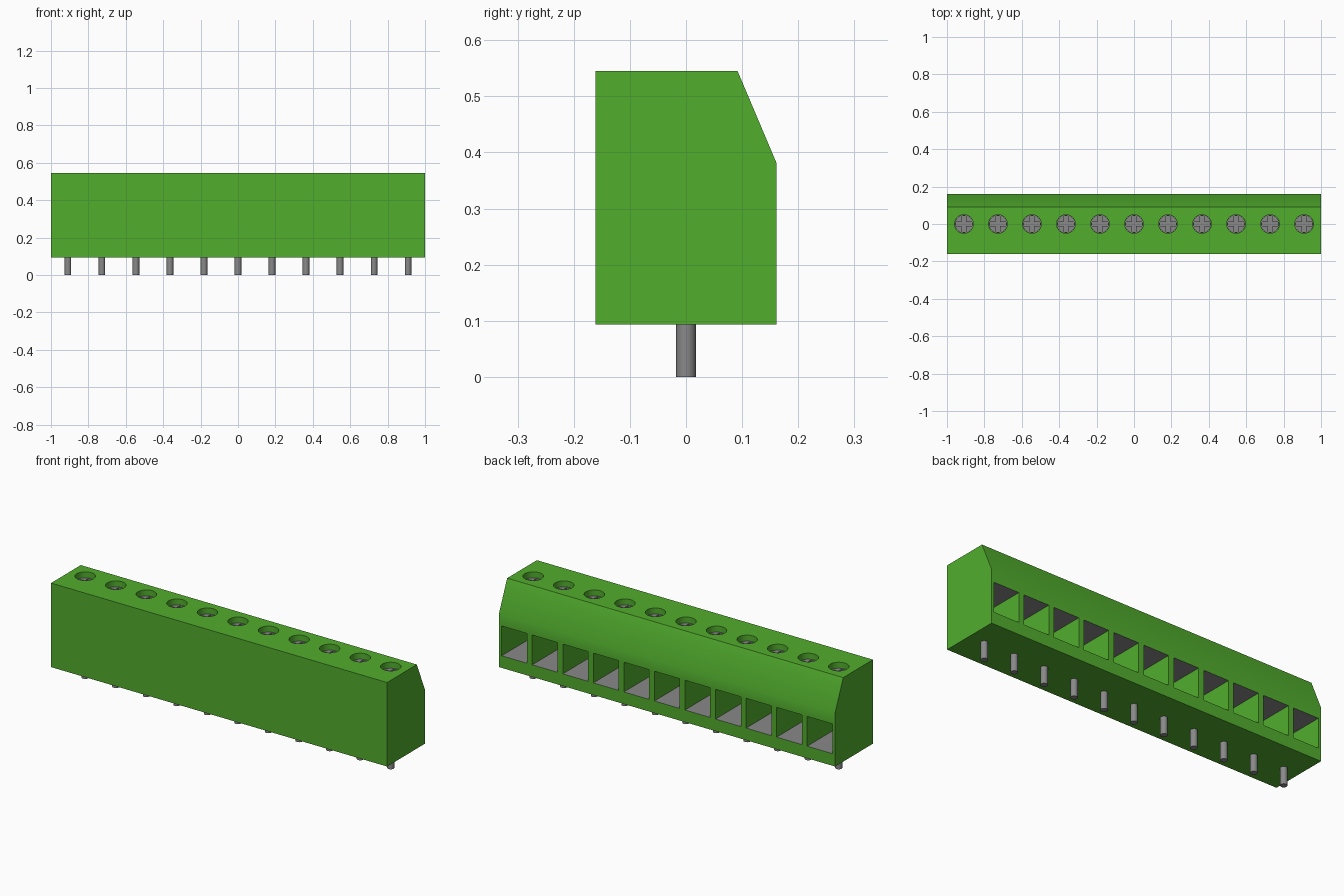
import bpy
import bmesh
from math import radians
from mathutils import Matrix, Vector

if "Cube" in bpy.data.objects:
    bpy.data.objects.remove(bpy.data.objects["Cube"], do_unlink=True)

COUNT = 11
PITCH = 2 / COUNT
BOTTOM, TOP, HALF_Y = 0.093, 0.545, 0.161
SCREW_TOP, SCREW_BASE, SCREW_R = 0.513, 0.45, 0.05
WIRE_LOW, WIRE_HIGH, WIRE_WIDTH, WIRE_END = 0.158, 0.318, 0.15, -0.08
stations = [(i - (COUNT - 1) / 2) * PITCH for i in range(COUNT)]


def make_material(name, color):
    mat = bpy.data.materials.new(name)
    mat.use_nodes = True
    mat.diffuse_color = color
    mat.node_tree.nodes["Principled BSDF"].inputs["Base Color"].default_value = color
    return mat


green = make_material("green plastic", (0.084, 0.423, 0.027, 1))
metal = make_material("grey metal", (0.255, 0.25, 0.255, 1))


def add_box(bm, low, high):
    low, high = Vector(low), Vector(high)
    place = Matrix.Translation((low + high) / 2) @ Matrix.Diagonal((*(high - low), 1))
    bmesh.ops.create_cube(bm, size=1, matrix=place)


def add_cylinder(bm, x, radius, low, high):
    bmesh.ops.create_cone(bm, cap_ends=True, segments=32, radius1=radius, radius2=radius,
                          depth=high - low,
                          matrix=Matrix.Translation((x, 0, (low + high) / 2)))


def to_object(bm, name, *mats):
    bmesh.ops.recalc_face_normals(bm, faces=bm.faces)
    mesh = bpy.data.meshes.new(name)
    bm.to_mesh(mesh)
    bm.free()
    for mat in mats:
        mesh.materials.append(mat)
    obj = bpy.data.objects.new(name, mesh)
    bpy.context.collection.objects.link(obj)
    return obj


def carve(obj, cutter):
    """Subtract the cutter, bake the result and discard the cutter."""
    mod = obj.modifiers.new("cut", "BOOLEAN")
    mod.operation = "DIFFERENCE"
    mod.solver = "EXACT"
    mod.object = cutter
    graph = bpy.context.evaluated_depsgraph_get()
    baked = bpy.data.meshes.new_from_object(obj.evaluated_get(graph))
    obj.modifiers.clear()
    obj.data = baked
    bpy.data.objects.remove(cutter, do_unlink=True)


def smooth(obj):
    bpy.ops.object.select_all(action="DESELECT")
    obj.select_set(True)
    bpy.context.view_layer.objects.active = obj
    bpy.ops.object.shade_smooth_by_angle(angle=radians(30))


# Housing: side profile with a sloped rear edge, extruded along x
bm = bmesh.new()
profile = [(-HALF_Y, BOTTOM), (HALF_Y, BOTTOM), (HALF_Y, 0.382), (0.092, TOP), (-HALF_Y, TOP)]
face = bm.faces.new([bm.verts.new((-1, y, z)) for y, z in profile])
swept = bmesh.ops.extrude_face_region(bm, geom=[face])
bmesh.ops.translate(bm, vec=(2, 0, 0),
                    verts=[v for v in swept["geom"] if isinstance(v, bmesh.types.BMVert)])
housing = to_object(bm, "housing", green, metal)

# Screw wells in the top and wire openings in the back
bm = bmesh.new()
for x in stations:
    add_cylinder(bm, x, SCREW_R, SCREW_BASE, TOP + 0.1)
    add_box(bm, (x - WIRE_WIDTH / 2, WIRE_END, WIRE_LOW),
            (x + WIRE_WIDTH / 2, HALF_Y + 0.1, WIRE_HIGH))
carve(housing, to_object(bm, "opening_cutter"))

# Metal floor, ceiling and end of each wire opening
for poly in housing.data.polygons:
    c, n = poly.center, poly.normal
    inside = (WIRE_LOW - 0.01 < c.z < WIRE_HIGH + 0.01 and WIRE_END - 0.01 < c.y < HALF_Y - 0.01
              and abs(c.x) < 0.99)
    poly.material_index = int(inside and abs(n.x) < 0.5)
smooth(housing)

# Clamp screw with a cross slot
bm = bmesh.new()
add_cylinder(bm, 0, SCREW_R - 0.0005, SCREW_BASE, SCREW_TOP)
screw = to_object(bm, "clamp_screw", metal)
arm, half, floor = 0.042, 0.012, SCREW_TOP - 0.02
for a, b in ((arm, half), (half, arm)):
    bm = bmesh.new()
    add_box(bm, (-a, -b, floor), (a, b, TOP))
    carve(screw, to_object(bm, "slot_cutter"))
smooth(screw)

# Solder pin
bm = bmesh.new()
add_cylinder(bm, 0, 0.0175, 0, BOTTOM + 0.01)
pin = to_object(bm, "solder_pin", metal)
smooth(pin)

# Repeat screw and pin at every station
for part in (screw, pin):
    part.location.x = stations[0]
    for x in stations[1:]:
        twin = part.copy()
        twin.location.x = x
        bpy.context.collection.objects.link(twin)
